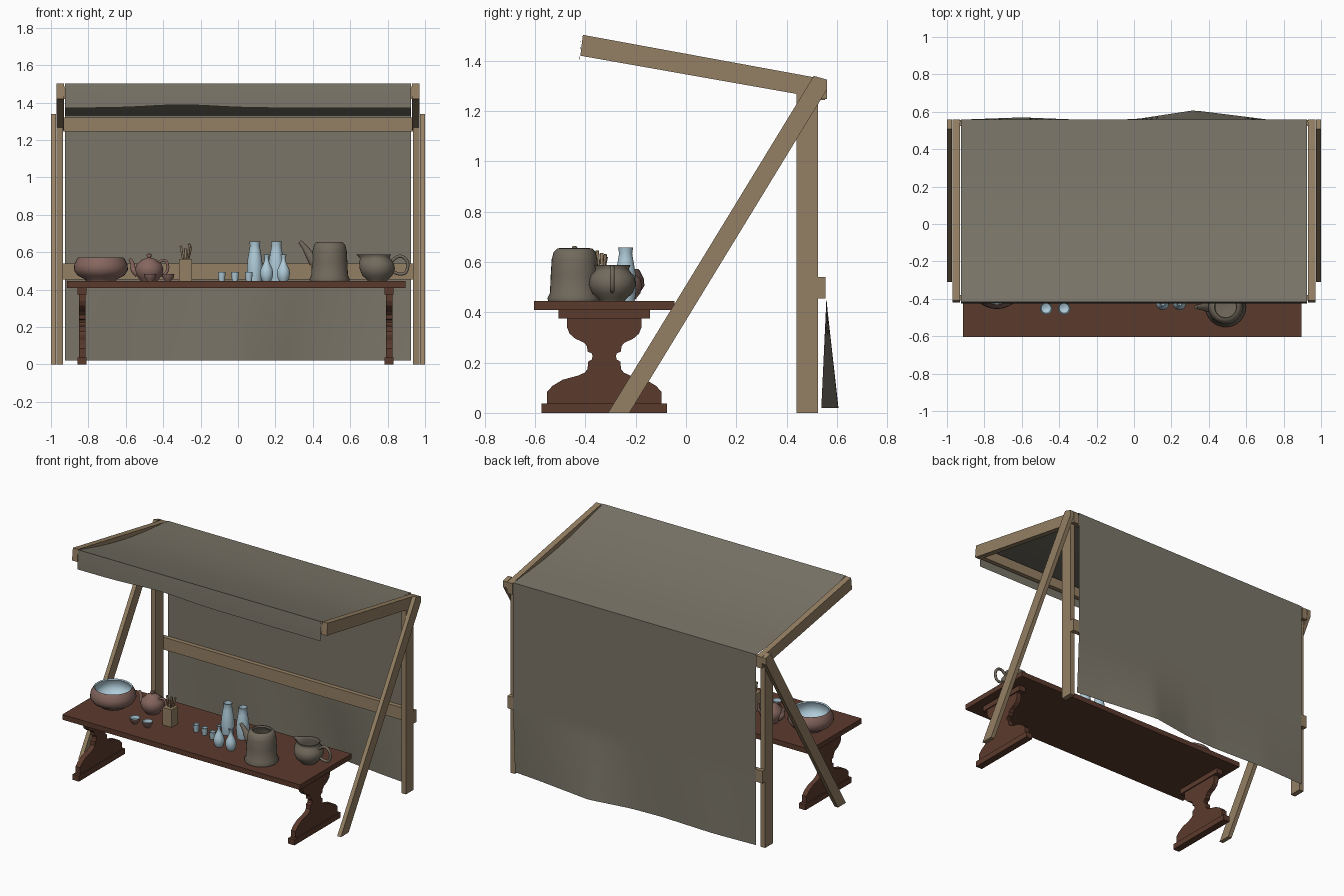
import bpy, bmesh, math
from mathutils import Vector

if "Cube" in bpy.data.objects:
    bpy.data.objects.remove(bpy.data.objects["Cube"])

def material(name, rgb):
    m = bpy.data.materials.new(name)
    m.diffuse_color = (*rgb, 1)
    m.use_nodes = True
    m.node_tree.nodes["Principled BSDF"].inputs["Base Color"].default_value = m.diffuse_color
    return m

WOOD = material("light_wood", (0.30, 0.215, 0.125))
TABLE = material("dark_red_wood", (0.105, 0.042, 0.026))
CLOTH = material("grey_canvas", (0.195, 0.178, 0.138))
BLUE = material("pale_blue_glaze", (0.43, 0.60, 0.69))
CLAY = material("pink_clay", (0.235, 0.132, 0.112))
STONE = material("brown_stoneware", (0.165, 0.142, 0.108))
T = 0.445  # table top height

def make(name, verts, faces, mats, smooth=None, mat_ids=None):
    me = bpy.data.meshes.new(name)
    me.from_pydata(verts, [], faces)
    for m in mats:
        me.materials.append(m)
    if mat_ids:
        me.polygons.foreach_set("material_index", mat_ids)
    ob = bpy.data.objects.new(name, me)
    bpy.context.collection.objects.link(ob)
    if smooth:
        bpy.ops.object.select_all(action='DESELECT')
        ob.select_set(True)
        bpy.context.view_layer.objects.active = ob
        bpy.ops.object.shade_smooth_by_angle(angle=math.radians(smooth))
    return ob

def slab(name, outline, x0, x1, mat):
    """Extrude a (y, z) outline from x0 to x1."""
    n = len(outline)
    verts = [(x, y, z) for x in (x0, x1) for y, z in outline]
    faces = [list(range(n)), list(range(n, 2 * n))]
    faces += [(i, (i + 1) % n, n + (i + 1) % n, n + i) for i in range(n)]
    ob = make(name, verts, faces, [mat])
    bm = bmesh.new()
    bm.from_mesh(ob.data)
    bmesh.ops.recalc_face_normals(bm, faces=bm.faces)
    bm.to_mesh(ob.data)
    bm.free()
    return ob

def box(name, x, y, z, mat):
    return slab(name, [(y[0], z[0]), (y[1], z[0]), (y[1], z[1]), (y[0], z[1])], x[0], x[1], mat)

def lathe(name, profile, pos, mats, inner=None, segs=32, lip=0):
    """Revolve (r, z); faces from row `inner` on take the second material.
    lip pulls the rim row towards -x into a pouring spout."""
    verts, faces, ids = [], [], []
    top = max(z for r, z in profile)
    for r, z in profile:
        for k in range(segs):
            a = 2 * math.pi * k / segs
            pull = lip * max(0, -math.cos(a)) ** 6 * max(0, (z / top - 0.6) / 0.4)
            verts.append((pos[0] + r * math.cos(a) - pull, pos[1] + r * math.sin(a), pos[2] + z))
    for i in range(len(profile) - 1):
        for k in range(segs):
            j = (k + 1) % segs
            faces.append((i * segs + k, i * segs + j, (i + 1) * segs + j, (i + 1) * segs + k))
            ids.append(1 if inner is not None and i >= inner else 0)
    faces += [list(range(segs))[::-1], [(len(profile) - 1) * segs + k for k in range(segs)]]
    ids += [0, 1 if inner is not None else 0]
    return make(name, verts, faces, mats, 50, ids)

def tube(name, pts, radii, mat):
    """Round tube along a smooth path."""
    cu = bpy.data.curves.new(name, 'CURVE')
    cu.dimensions = '3D'
    cu.bevel_depth, cu.bevel_resolution, cu.use_fill_caps = 1.0, 3, True
    sp = cu.splines.new('NURBS')
    sp.points.add(len(pts) - 1)
    for p, co, r in zip(sp.points, pts, radii):
        p.co, p.radius = (*co, 1), r
    sp.use_endpoint_u, sp.order_u, sp.resolution_u = True, 3, 6
    cu.materials.append(mat)
    ob = bpy.data.objects.new(name, cu)
    bpy.context.collection.objects.link(ob)
    bpy.ops.object.select_all(action='DESELECT')
    ob.select_set(True)
    bpy.context.view_layer.objects.active = ob
    bpy.ops.object.convert(target='MESH')
    bpy.ops.object.shade_smooth_by_angle(angle=math.radians(50))

# Stall frame
for s, side in ((-1, "left"), (1, "right")):
    slab(side + "_brace", [(-0.31, 0), (-0.225, 0), (0.56, 1.285), (0.56, 1.325), (0.508, 1.34)],
         s * 0.972, s * 1.0, WOOD)
    box(side + "_rear_post", sorted((s * 0.935, s * 0.97)), (0.44, 0.525), (0, 1.29), WOOD)
    slab(side + "_roof_rail", [(-0.42, 1.42), (0.56, 1.247), (0.56, 1.325), (-0.41, 1.503)],
         s * 0.93, s * 0.97, WOOD)
box("rear_top_beam", (-0.935, 0.935), (0.525, 0.552), (1.245, 1.32), WOOD)
box("rear_middle_beam", (-0.97, 0.97), (0.525, 0.555), (0.455, 0.54), WOOD)
box("front_beam", (-0.935, 0.935), (-0.41, -0.38), (1.418, 1.485), WOOD)

# Canvas: valance, sagging roof and hanging back in one sheet
def wave(x):
    keys = [(-0.925, 0), (-0.6, 0.012), (-0.2, -0.004), (0.02, 0.004), (0.32, 0.05), (0.72, 0), (0.925, -0.02)]
    for (a, u), (b, v) in zip(keys, keys[1:]):
        if x <= b + 1e-6:
            return u + (v - u) * (x - a) / (b - a)
    return keys[-1][1]

NX = 48
rows = [("v", i / 3) for i in range(3)] + [("r", i / 16) for i in range(17)] + [("b", i / 24) for i in range(1, 25)]
verts = []
for kind, t in rows:
    for k in range(NX + 1):
        x = -0.925 + 1.85 * k / NX
        if kind == "v":
            low = 1.372 + 0.016 * math.exp(-((x + 0.3) / 0.25) ** 2)
            y, z = -0.424 + 0.006 * t, low + (1.50 - low) * t
        elif kind == "r":
            y, z = -0.416 + 0.974 * t, 1.503 - 0.172 * t - 0.03 * math.sin(math.pi * t)
        else:
            z = 1.331 - 1.311 * t
            y = 0.558 + wave(x) * max(0, (0.45 - z) / 0.43)
        verts.append((x, y, z))
W = NX + 1
faces = [(i * W + k, i * W + k + 1, (i + 1) * W + k + 1, (i + 1) * W + k)
         for i in range(len(rows) - 1) for k in range(NX)]
make("canvas_awning", verts, faces, [CLOTH], 50)

# Table on two trestle legs
box("table_top", (-0.914, 0.896), (-0.605, -0.045), (0.41, T), TABLE)
half = [(0.227, 0.035), (0.227, 0.085), (0.205, 0.108), (0.165, 0.132), (0.105, 0.148), (0.078, 0.16),
        (0.066, 0.175), (0.065, 0.203), (0.05, 0.212), (0.046, 0.225), (0.05, 0.237), (0.067, 0.244),
        (0.068, 0.265), (0.082, 0.28), (0.115, 0.295), (0.138, 0.315), (0.148, 0.34), (0.148, 0.38)]
leg = [(-0.325 + w, z) for w, z in half] + [(-0.325 - w, z) for w, z in reversed(half)]
for cx, side in ((-0.833, "left"), (0.808, "right")):
    slab(side + "_trestle_leg", leg, cx - 0.017, cx + 0.017, TABLE)
    box(side + "_trestle_foot", (cx - 0.024, cx + 0.024), (-0.575, -0.075), (0, 0.038), TABLE)
    box(side + "_trestle_cap", (cx - 0.024, cx + 0.024), (-0.507, -0.143), (0.375, 0.41), TABLE)

# Large bowl, blue inside
lathe("large_bowl", [(0.08, 0), (0.085, 0.01), (0.125, 0.03), (0.145, 0.06), (0.142, 0.09), (0.128, 0.118),
                     (0.12, 0.128), (0.113, 0.122), (0.128, 0.09), (0.12, 0.05), (0.08, 0.025), (0.01, 0.02)],
      (-0.733, -0.31, T), [CLAY, BLUE], 6)

# Teapot with spout, handle and lid knob
tx, ty = -0.475, -0.25
lathe("teapot", [(0.045, 0), (0.05, 0.008), (0.068, 0.03), (0.076, 0.06), (0.068, 0.09), (0.045, 0.108),
                 (0.042, 0.114), (0.02, 0.122), (0.009, 0.126), (0.014, 0.137), (0.012, 0.146), (0.002, 0.148)],
      (tx, ty, T), [CLAY])
tube("teapot_spout", [(tx - 0.06, ty, T + 0.04), (tx - 0.09, ty, T + 0.06), (tx - 0.085, ty, T + 0.095),
                      (tx - 0.105, ty, T + 0.12)], [0.022, 0.017, 0.011, 0.009], CLAY)
tube("teapot_handle", [(tx + 0.05, ty, T + 0.1), (tx + 0.085, ty, T + 0.125), (tx + 0.105, ty, T + 0.075),
                       (tx + 0.085, ty, T + 0.03), (tx + 0.06, ty, T + 0.035)], [0.008] * 5, CLAY)

# Small cups
cup = [(0.016, 0), (0.018, 0.006), (0.03, 0.018), (0.034, 0.04), (0.031, 0.04), (0.026, 0.02), (0.005, 0.01)]
for i, x in enumerate((-0.47, -0.374)):
    lathe(f"tea_cup_{i + 1}", cup, (x, -0.45, T), [CLAY, BLUE], 3, 24)
beaker = [(0.015, 0), (0.017, 0.01), (0.021, 0.05), (0.018, 0.05), (0.015, 0.012), (0.003, 0.01)]
for i, (x, y) in enumerate(((-0.087, -0.33), (-0.016, -0.34), (0.058, -0.36))):
    lathe(f"blue_beaker_{i + 1}", beaker, (x, y, T), [BLUE], None, 20)

# Tall vases and small bottles
vase = [(0.036, 0), (0.04, 0.03), (0.042, 0.07), (0.038, 0.12), (0.03, 0.165), (0.026, 0.19), (0.03, 0.212),
        (0.026, 0.212), (0.022, 0.19), (0.026, 0.15), (0.003, 0.1)]
bottle = [(0.022, 0), (0.03, 0.015), (0.035, 0.04), (0.031, 0.065), (0.019, 0.09), (0.011, 0.112), (0.011, 0.125),
          (0.016, 0.142), (0.012, 0.142), (0.008, 0.12), (0.002, 0.1)]
for i, x in enumerate((0.09, 0.205)):
    lathe(f"tall_vase_{i + 1}", vase, (x, -0.24, T), [BLUE])
for i, x in enumerate((0.153, 0.243)):
    lathe(f"small_bottle_{i + 1}", bottle, (x, -0.425, T), [BLUE], None, 24)

# Brush box and brushes
bx, by = -0.281, -0.335
box("brush_box", (bx - 0.035, bx + 0.035), (by - 0.035, by + 0.035), (T, 0.565), WOOD)
for i, (dx, dy, h) in enumerate(((-0.025, 0, 0.635), (0.0, 0.012, 0.62), (0.022, -0.012, 0.645), (0.03, 0.01, 0.63))):
    tube(f"brush_{i + 1}", [(bx + dx * 0.3, by + dy * 0.5, 0.53), (bx + dx * 0.7, by + dy, 0.59),
                            (bx + dx, by + dy * 1.5, h)], [0.004, 0.006, 0.007], WOOD)

# Tall stoneware kettle
kx, ky = 0.49, -0.443
lathe("tall_kettle", [(0.105, 0), (0.108, 0.012), (0.098, 0.03), (0.095, 0.1), (0.091, 0.165), (0.083, 0.195),
                      (0.07, 0.208), (0.06, 0.21), (0.056, 0.2), (0.075, 0.17), (0.078, 0.04), (0.005, 0.03)],
      (kx, ky, T), [STONE])
tube("tall_kettle_spout", [(kx - 0.08, ky, T + 0.10), (kx - 0.11, ky, T + 0.145), (kx - 0.135, ky, T + 0.185),
                           (kx - 0.16, ky, T + 0.212)], [0.032, 0.024, 0.014, 0.011], STONE)

# Round stoneware pitcher
px, py = 0.745, -0.293
lathe("round_pitcher", [(0.05, 0), (0.055, 0.008), (0.08, 0.03), (0.094, 0.065), (0.088, 0.098), (0.07, 0.118),
                        (0.066, 0.128), (0.072, 0.142), (0.066, 0.142), (0.06, 0.125), (0.08, 0.09),
                        (0.07, 0.04), (0.005, 0.02)], (px, py, T), [STONE], None, 40, 0.04)
tube("round_pitcher_handle", [(px + 0.075, py, T + 0.105), (px + 0.11, py, T + 0.145), (px + 0.165, py, T + 0.115),
                              (px + 0.16, py, T + 0.045), (px + 0.115, py, T + 0.035), (px + 0.085, py, T + 0.05)],
     [0.009] * 6, STONE)
